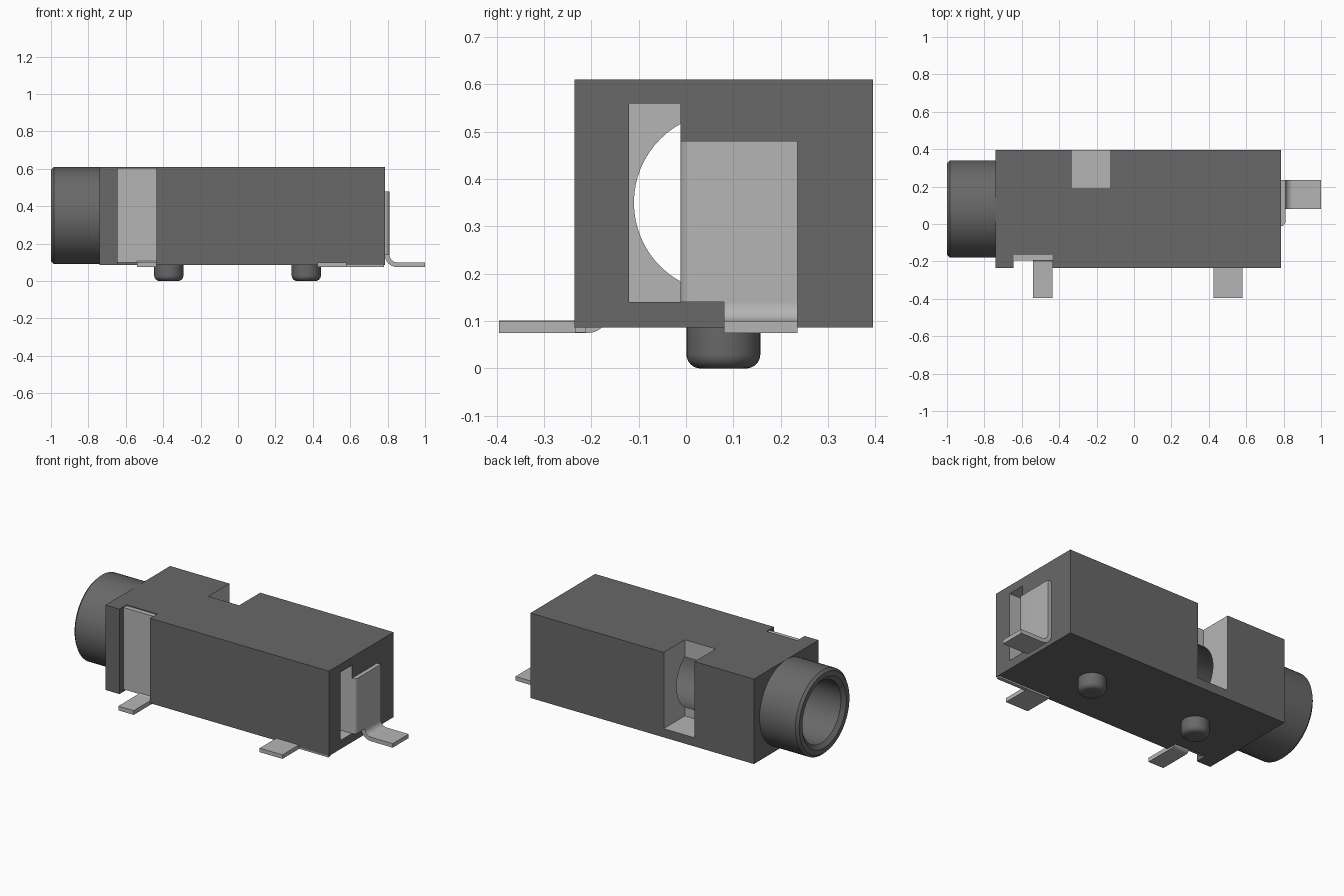
import bpy, bmesh, math
from mathutils import Vector

if "Cube" in bpy.data.objects:
    bpy.data.objects.remove(bpy.data.objects["Cube"], do_unlink=True)


def material(name, v):
    m = bpy.data.materials.new(name)
    m.use_nodes = True
    m.diffuse_color = (v, v, v, 1)
    m.node_tree.nodes["Principled BSDF"].inputs["Base Color"].default_value = (v, v, v, 1)
    return m


PLASTIC = material("dark_grey_plastic", 0.14)
METAL = material("light_grey_metal", 0.46)
AXIS_Y, AXIS_Z, BORE = 0.08, 0.35, 0.19


def finish(name, bm, mat, smooth=False):
    bmesh.ops.recalc_face_normals(bm, faces=bm.faces)
    me = bpy.data.meshes.new(name)
    bm.to_mesh(me)
    bm.free()
    me.materials.append(mat)
    ob = bpy.data.objects.new(name, me)
    bpy.context.collection.objects.link(ob)
    if smooth:
        bpy.ops.object.select_all(action='DESELECT')
        ob.select_set(True)
        bpy.context.view_layer.objects.active = ob
        bpy.ops.object.shade_smooth_by_angle(angle=math.radians(30))
    return ob


def box(name, x, y, z, mat):
    bm = bmesh.new()
    bmesh.ops.create_cube(bm, size=1)
    for v in bm.verts:
        v.co = [r[0] + (c + 0.5) * (r[1] - r[0]) for c, r in zip(v.co, (x, y, z))]
    return finish(name, bm, mat)


def prism(name, points, place, a, b, mat):
    """Extrude a closed 2D outline; place(u, v, w) maps it to 3D."""
    bm = bmesh.new()
    face = bm.faces.new([bm.verts.new(place(u, v, a)) for u, v in points])
    ext = bmesh.ops.extrude_face_region(bm, geom=[face])["geom"]
    move = Vector(place(0, 0, b)) - Vector(place(0, 0, a))
    bmesh.ops.translate(bm, vec=move, verts=[g for g in ext if isinstance(g, bmesh.types.BMVert)])
    return finish(name, bm, mat, True)


def lathe(name, profile, place, mat, segments=64):
    """Spin an open (height, radius) profile; place maps (height, a, b) to 3D."""
    bm = bmesh.new()
    rings = []
    for h, r in profile:
        rings.append([bm.verts.new(place(h, r * math.cos(2 * math.pi * i / segments),
                                         r * math.sin(2 * math.pi * i / segments)))
                      for i in range(segments)])
    for lo, hi in zip(rings, rings[1:]):
        for i in range(segments):
            j = (i + 1) % segments
            bm.faces.new((lo[i], lo[j], hi[j], hi[i]))
    bmesh.ops.holes_fill(bm, edges=[e for e in bm.edges if e.is_boundary], sides=0) \
        if "barrel" not in name else None
    return finish(name, bm, mat, True)


def arc(cx, cy, r, a0, a1, n=8):
    return [(cx + r * math.cos(math.radians(a0 + (a1 - a0) * i / n)),
             cy + r * math.sin(math.radians(a0 + (a1 - a0) * i / n))) for i in range(n + 1)]


def bent_sheet(u0, u1, z0, z1, t, r):
    """Outline of a sheet going down, then bending outwards into a foot."""
    return ([(u0, z1)] + arc(u0 + r, z0 + r, r, 180, 270) + [(u1, z0), (u1, z0 + t)]
            + arc(u0 + r, z0 + r, r - t, 270, 180) + [(u0 + t, z1)])


def along_x(h, a, b):
    return (h, AXIS_Y + a, AXIS_Z + b)


# Housing with its bore, end window, back notch and front slot cut out
housing = box("housing", (-0.74, 0.785), (-0.235, 0.395), (0.086, 0.61), PLASTIC)
cutters = [
    box("slot_cutter", (-0.645, -0.435), (-0.4, -0.165), (0, 0.8), PLASTIC),
    box("window_cutter", (0.64, 0.9), (-0.12, -0.012), (0.14, 0.56), METAL),
    box("notch_cutter", (-0.335, -0.125), (0.19, 0.6), (0.14, 0.8), METAL),
    lathe("bore_cutter", [(-0.9, BORE), (0.645, BORE)], along_x, PLASTIC),
]
housing.data.materials.append(METAL)
bpy.context.view_layer.objects.active = housing
for cutter in cutters:
    cutter.hide_render = True
    mod = housing.modifiers.new(cutter.name, 'BOOLEAN')
    mod.operation = 'DIFFERENCE'
    mod.solver = 'EXACT'
    mod.material_mode = 'TRANSFER'
    mod.object = cutter
    bpy.ops.object.modifier_apply(modifier=mod.name)
    bpy.data.objects.remove(cutter, do_unlink=True)
bpy.ops.object.select_all(action='DESELECT')
housing.select_set(True)
bpy.ops.object.shade_smooth_by_angle(angle=math.radians(30))

# Round entry barrel with chamfered rim
lathe("entry_barrel", [(-0.74, 0.26), (-0.985, 0.26), (-1.0, 0.245), (-1.0, 0.215),
                       (-0.98, BORE), (-0.74, BORE)], along_x, PLASTIC)

# Locating pegs with rounded lower edges
for side, px in (("right", -0.37), ("left", 0.365)):
    rounded = [(z, 0.048 + r) for r, z in arc(0, 0.03, 0.03, 270, 360)]
    lathe(side + "_peg", rounded + [(0.09, 0.078)],
          lambda h, a, b: (px + a, 0.079 + b, h), PLASTIC, 40)

# Front contact: upright plate in the slot and its bent foot
box("front_contact_plate", (-0.645, -0.435), (-0.195, -0.165), (0.1, 0.605), METAL)
prism("front_contact_foot", bent_sheet(0.166, 0.395, 0.075, 0.14, 0.026, 0.04),
      lambda u, v, w: (w, -u, v), -0.54, -0.435, METAL)

# Second front foot and the strip it grows from
box("side_foot", (0.425, 0.58), (-0.395, -0.212), (0.075, 0.1), METAL)
box("side_strip", (0.425, 0.78), (-0.234, -0.212), (0.076, 0.09), METAL)

# End contact: plate with a curled edge, bending out into a foot
prism("end_contact_plate", [(0.78, 0.235), (0.78, -0.012)]
      + arc(0.785, 0.013, 0.025, -90, 0) + [(0.81, 0.235)],
      lambda u, v, w: (u, v, w), 0.14, 0.48, METAL)
prism("end_contact_foot", bent_sheet(0.785, 1.0, 0.075, 0.141, 0.025, 0.065),
      lambda u, v, w: (u, w, v), 0.08, 0.235, METAL)
